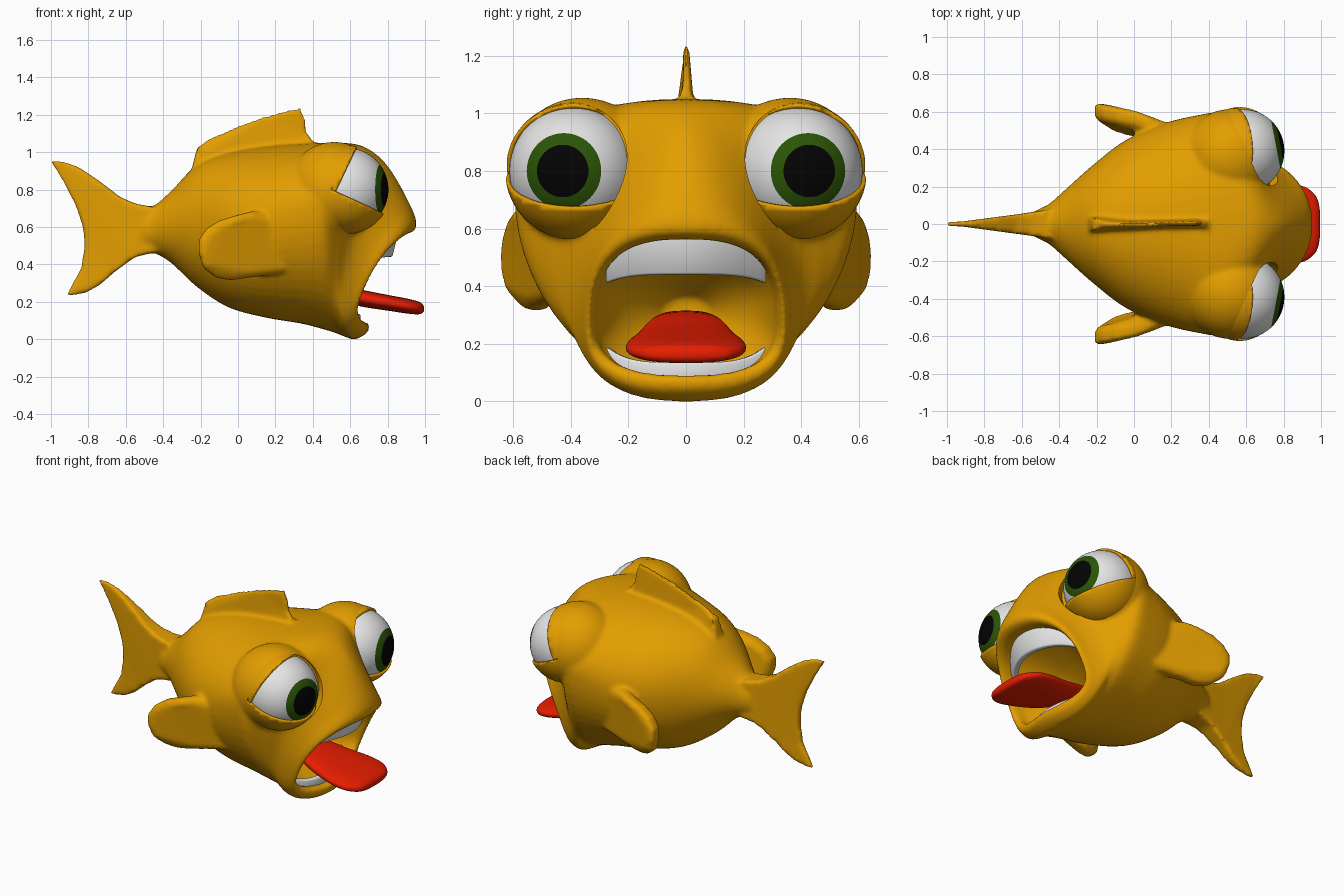
import bpy, bmesh, math
from mathutils import Vector, Matrix

if "Cube" in bpy.data.objects:
    bpy.data.objects.remove(bpy.data.objects["Cube"])


def material(name, rgb):
    m = bpy.data.materials.new(name)
    m.diffuse_color = (*rgb, 1)
    m.use_nodes = True
    m.node_tree.nodes["Principled BSDF"].inputs["Base Color"].default_value = m.diffuse_color
    return m


ORANGE = material("orange skin", (0.77, 0.34, 0.0))
WHITE = material("white", (0.78, 0.78, 0.78))
GREEN = material("green iris", (0.024, 0.09, 0.002))
BLACK = material("black pupil", (0.001, 0.001, 0.001))
RED = material("red tongue", (0.80, 0.012, 0.0))


def finish(bm, name, *mats):
    bmesh.ops.recalc_face_normals(bm, faces=bm.faces)
    me = bpy.data.meshes.new(name)
    bm.to_mesh(me)
    bm.free()
    for m in mats:
        me.materials.append(m)
    ob = bpy.data.objects.new(name, me)
    bpy.context.collection.objects.link(ob)
    me.polygons.foreach_set("use_smooth", [True] * len(me.polygons))
    return ob


def spow(v, p):
    return math.copysign(abs(v) ** p, v)


def loft(bm, keys, n=56, steps=5):
    """Skin closed rings; key = x_top, z_top, x_bottom, z_bottom, half width,
    widest height, forward bulge, upper exponent, lower exponent."""
    rows = []
    for i in range(len(keys) - 1):
        a, b, c, d = (keys[min(max(i + k, 0), len(keys) - 1)] for k in (-1, 0, 1, 2))
        for s in range(steps):
            t = s / steps
            rows.append([0.5 * (2*q + (r-p)*t + (2*p-5*q+4*r-u)*t*t + (3*q-p-3*r+u)*t**3)
                         for p, q, r, u in zip(a, b, c, d)])
    rows.append(keys[-1])
    rings = []
    for xt, zt, xb, zb, w, m, bulge, pt, pb in rows:
        ring = []
        for j in range(n):
            ang = 2 * math.pi * j / n
            cs, sn = math.cos(ang), math.sin(ang)
            p = pt if sn > 0 else pb
            y = spow(cs, p)
            v = m + spow(sn, p) * ((1 - m) if sn > 0 else m)
            ring.append(bm.verts.new((xb + (xt-xb)*v - bulge*y*y, w*y, zb + (zt-zb)*v)))
        rings.append(ring)
    for r0, r1 in zip(rings, rings[1:]):
        for j in range(n):
            k = (j + 1) % n
            bm.faces.new((r0[j], r0[k], r1[k], r1[j]))
    bm.faces.new(rings[0])
    bm.faces.new(rings[-1])


def fin(bm, outline, centre, half, puff=0):
    """Slab from an x-z outline; centre and half thickness vary over it."""
    sides = [[bm.verts.new((x, centre(x, z) + s * half(x, z), z)) for x, z in outline]
             for s in (-1, 1)]
    caps = [bm.faces.new(sides[0]), bm.faces.new(sides[1])]
    n = len(outline)
    faces = list(caps)
    for i in range(n):
        j = (i + 1) % n
        faces.append(bm.faces.new((sides[0][i], sides[0][j], sides[1][j], sides[1][i])))
    if puff:
        bmesh.ops.recalc_face_normals(bm, faces=faces)
        bmesh.ops.inset_individual(bm, faces=caps, thickness=puff * 1.6, depth=puff)


# body: outer skin to the lips, then back inside as the mouth
bm = bmesh.new()
loft(bm, [
    (-.50, .70, -.52, .47, .08, .5, 0, 1, 1),
    (-.44, .72, -.46, .465, .11, .5, 0, 1, 1),
    (-.35, .80, -.36, .41, .195, .5, 0, 1, 1),
    (-.22, .93, -.22, .28, .315, .52, 0, 1, 1),
    (-.05, .995, -.05, .17, .445, .55, 0, 1, 1),
    (.15, 1.03, .15, .115, .535, .58, 0, 1, 1),
    (.35, 1.045, .33, .085, .582, .64, 0, .95, 1),
    (.50, 1.05, .45, .055, .59, .67, .02, .9, 1),
    (.66, 1.035, .53, .03, .49, .54, .06, 1.0, .95),
    (.79, .94, .58, .01, .42, .42, .10, 1.2, .85),
    (.90, .76, .63, .0, .375, .39, .12, 1.05, .8),
    (.955, .62, .695, .04, .345, .40, .12, .8, .75),
    (.91, .565, .69, .09, .32, .40, .12, .75, .75),
    (.75, .56, .60, .085, .30, .42, .08, .75, .75),
    (.50, .47, .45, .15, .23, .5, .02, .85, .85),
    (.30, .36, .30, .24, .08, .5, 0, 1, 1)])
# tail fin
fin(bm, [(-.42, .70), (-.55, .725), (-.63, .76), (-.74, .845), (-.85, .92), (-.93, .95), (-1.01, .96),
         (-.94, .85), (-.87, .72), (-.83, .60), (-.82, .5), (-.84, .38), (-.92, .23),
         (-.82, .245), (-.74, .29), (-.66, .36), (-.55, .44), (-.42, .47)],
    lambda x, z: 0, lambda x, z: max(.012, .075 * (x + .97) / .5))
# dorsal fin
fin(bm, [(-.26, .85), (-.235, .96), (-.22, 1.02), (-.15, 1.075), (0, 1.14), (.15, 1.195), (.25, 1.222),
         (.335, 1.24), (.36, 1.18), (.365, 1.11), (.42, 1.03), (.36, .9)],
    lambda x, z: 0, lambda x, z: .04 if z < 1.04 else .010)
# pectoral fins and swollen eye sockets
for s in (-1, 1):
    fin(bm, [(.3, .64), (.08, .685), (0, .665), (-.1, .635), (-.17, .59), (-.21, .53), (-.21, .46),
             (-.185, .38), (-.12, .33), (-.04, .315), (.06, .33), (.3, .36)],
        lambda x, z: s * (.605 - .2 * (x + .2) - .2 * max(0, x) - 3 * min(0, z - .45) ** 2),
        lambda x, z: .03, .02)
    bmesh.ops.create_uvsphere(bm, u_segments=40, v_segments=24, radius=.255,
                              matrix=Matrix.Translation((.515, .36 * s, .80)))
body = finish(bm, "body", ORANGE)
r = body.modifiers.new("fuse", 'REMESH')
r.mode = 'VOXEL'
r.voxel_size = .012
r.use_smooth_shade = True
sm = body.modifiers.new("soften", 'SMOOTH')
sm.factor = .5
sm.iterations = 9

# open the sockets with slanted round cutters, then apply everything
cutters = []
for s in (-1, 1):
    out = Vector((.87, .44 * s, .2)).normalized()
    bm = bmesh.new()
    bmesh.ops.create_cone(bm, cap_ends=True, segments=64, radius1=.234, radius2=.25, depth=.5)
    bm.transform(Matrix.Translation(Vector((.61, .40 * s, .80)) + out * .25)
                 @ out.to_track_quat('Z', 'Y').to_matrix().to_4x4())
    cut = finish(bm, "socket_cutter", ORANGE)
    cut.hide_render = True
    cutters.append(cut)
    b = body.modifiers.new("socket", 'BOOLEAN')
    b.operation = 'DIFFERENCE'
    b.solver = 'EXACT'
    b.object = cut
dg = bpy.context.evaluated_depsgraph_get()
me = bpy.data.meshes.new_from_object(body.evaluated_get(dg))
body.modifiers.clear()
body.data = me
for cut in cutters:
    bpy.data.objects.remove(cut)
bpy.context.view_layer.objects.active = body
body.select_set(True)
bpy.ops.object.shade_smooth_by_angle(angle=math.radians(45))

# eyes with painted iris and pupil, and eyelids
for s, side in ((-1, "right"), (1, "left")):
    centre = Vector((.58, .39 * s, .80))
    bm = bmesh.new()
    bmesh.ops.create_uvsphere(bm, u_segments=48, v_segments=30, radius=.224)
    for f in bm.faces:
        c = f.calc_center_median()
        a = math.degrees(math.acos(c.z / c.length))
        f.material_index = 2 if a < 24 else 1 if a < 36 else 0
    gaze = Vector((1, .19 * s, 0)).to_track_quat('Z', 'Y').to_matrix().to_4x4()
    bm.transform(Matrix.Translation(centre) @ gaze)
    finish(bm, side + "_eyeball", WHITE, GREEN, BLACK)
    # each lid is a shell cut along its edge plane
    for lid, cuts in (("lower", [(.46, 0, 1)]), ("upper", [(.9, 0, -.43), (-.46, 0, -1)])):
        bm = bmesh.new()
        bmesh.ops.create_uvsphere(bm, u_segments=48, v_segments=30, radius=.238,
                                  matrix=Matrix.Translation(centre))
        for no in cuts:
            bmesh.ops.bisect_plane(bm, geom=bm.verts[:] + bm.edges[:] + bm.faces[:],
                                   plane_co=(.52, 0, .79), plane_no=no, clear_outer=True)
        ob = finish(bm, side + "_" + lid + "_eyelid", ORANGE)
        ob.modifiers.new("thickness", 'SOLIDIFY').thickness = .014


# teeth: curved bands just inside the lips, slanting back towards the low edge
def teeth(name, x0, back, low, high, end_low, end_high, slant, depth=.035, n=24):
    bm = bmesh.new()
    prev = None
    for i in range(n + 1):
        u = -1 + 2 * i / n
        e = u ** 4
        x = x0 - back * u * u
        lo, hi = low + (end_low - low) * e, high + (end_high - high) * e
        ring = [bm.verts.new((x - d - q, .28 * u * (1 - d), z))
                for d, q, z in ((0, slant, lo), (0, 0, hi), (depth, 0, hi), (depth, slant, lo))]
        if prev:
            for j in range(4):
                k = (j + 1) % 4
                bm.faces.new((prev[j], prev[k], ring[k], ring[j]))
        else:
            bm.faces.new(ring)
        prev = ring
    bm.faces.new(prev)
    ob = finish(bm, name, WHITE)
    b = ob.modifiers.new("rounding", 'BEVEL')
    b.width = .008
    b.segments = 2


teeth("upper_teeth", .86, .13, .44, .58, .41, .50, .035)
teeth("lower_teeth", .655, .10, .07, .135, .11, .19, 0)

# tongue
bm = bmesh.new()
loft(bm, [(x, z + h, x, z - h, w, .5, 0, .8, .8) for x, z, w, h in (
    (.35, .285, .10, .03), (.5, .265, .13, .04), (.65, .222, .17, .045), (.8, .195, .205, .042),
    (.9, .178, .203, .04), (.96, .168, .165, .035), (.985, .164, .12, .025), (.995, .162, .06, .01))], n=40)
finish(bm, "tongue", RED)
